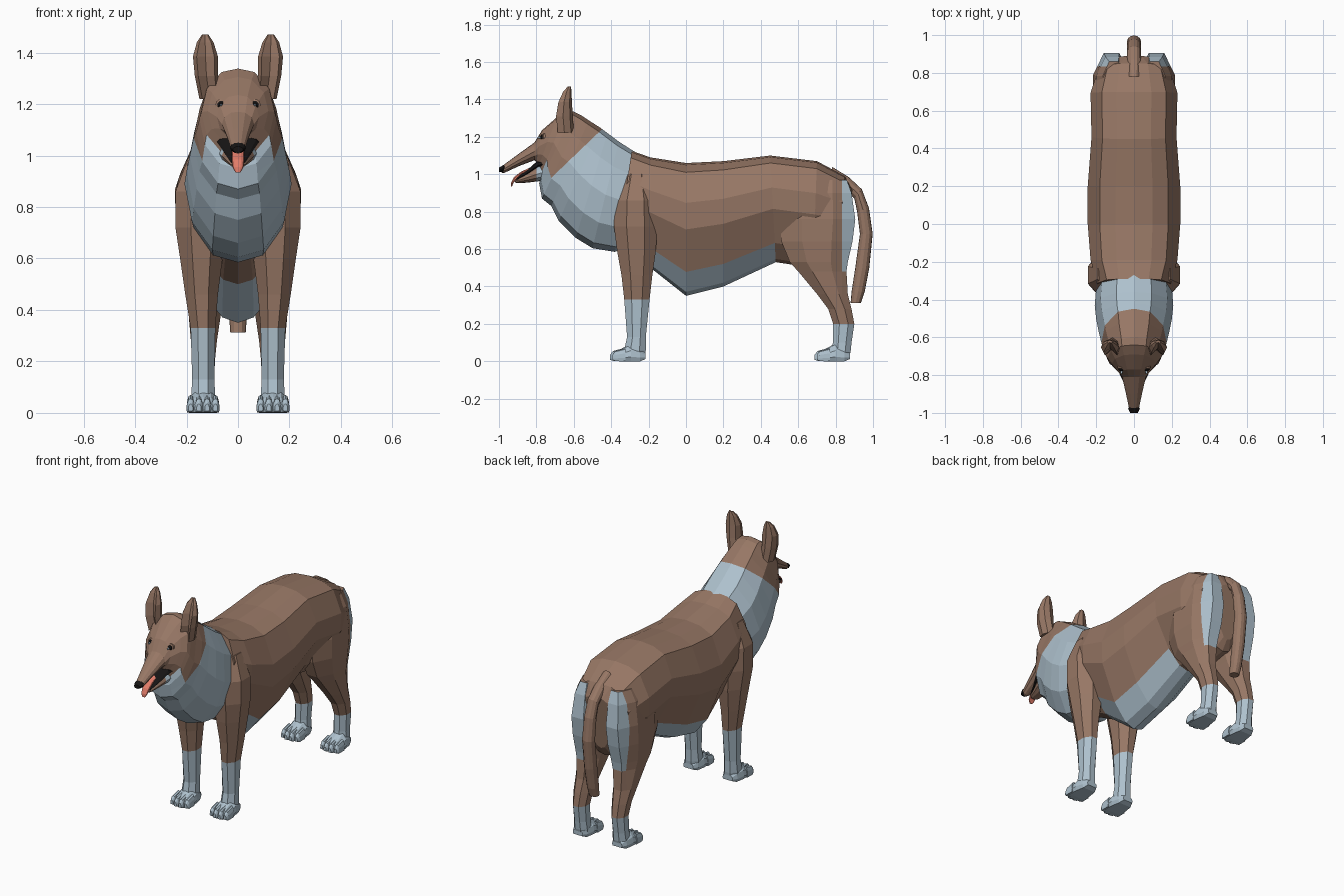
import bpy, bmesh, math
from mathutils import Vector


def material(name, rgb):
    m = bpy.data.materials.new(name)
    m.diffuse_color = (*rgb, 1)
    return m


BROWN = material("brown_fur", (0.31, 0.185, 0.13))
WHITE = material("pale_fur", (0.42, 0.53, 0.61))
BLACK = material("black", (0.008, 0.007, 0.007))
PINK = material("tongue_pink", (0.75, 0.2, 0.14))


def loft(name, rings, mats, cuts=(), rule=None, mirror=False):
    """Skin closed rings, slice along colour borders, colour faces by rule."""
    bm = bmesh.new()
    vs = [[bm.verts.new(p) for p in r] for r in rings]
    n = len(vs[0])
    for a, b in zip(vs, vs[1:]):
        for i in range(n):
            j = (i + 1) % n
            bm.faces.new((a[i], a[j], b[j], b[i]))
    bm.faces.new(vs[0])
    bm.faces.new(vs[-1])
    for co, no in cuts:
        geom = bm.verts[:] + bm.edges[:] + bm.faces[:]
        bmesh.ops.bisect_plane(bm, geom=geom, plane_co=co, plane_no=no)
    bmesh.ops.recalc_face_normals(bm, faces=bm.faces[:])
    bm.normal_update()
    if rule:
        for f in bm.faces:
            f.material_index = int(rule(f.calc_center_median(), f.normal))
    me = bpy.data.meshes.new(name)
    bm.to_mesh(me)
    bm.free()
    for m in mats:
        me.materials.append(m)
    ob = bpy.data.objects.new(name, me)
    bpy.context.collection.objects.link(ob)
    if mirror:
        ob.modifiers.new("Mirror", 'MIRROR').use_mirror_merge = False
    return ob


def slant(profile, rows, x=0):
    """Rings from rows of top (y, z), bottom (y, z), half width."""
    full = profile + [(-a, b) for a, b in profile[-2:0:-1]]
    return [[(x + a * w, yb + (yt - yb) * b, zb + (zt - zb) * b) for a, b in full]
            for yt, zt, yb, zb, w in rows]


def level(rows, n=8, dent=0):
    """Horizontal rings from rows of z, y range, x range; dent hollows the front."""
    out = []
    for z, y0, y1, x0, x1 in rows:
        ring = []
        for i in range(n):
            t = 2 * math.pi * (i + 0.5 * (not dent)) / n
            k = 1 if dent else 1 / math.cos(math.pi / n)
            c, s = math.cos(t) * k, math.sin(t) * k
            if dent and s < -0.9:
                s = -1 + dent
            ring.append(((x0 + x1) / 2 + c * (x1 - x0) / 2,
                         (y0 + y1) / 2 + s * (y1 - y0) / 2, z))
        out.append(ring)
    return out


BARREL = [(0, 1), (.4, .985), (.74, .93), (1, .7), (.98, .5), (.6, .18), (.25, .03), (0, 0)]
OVAL = [(0, 1), (.45, .96), (.85, .77), (1, .5), (.86, .24), (.48, .05), (0, 0)]
PAD = [(0, 1), (.5, .92), (.9, .6), (1, .25), (.85, 0), (0, 0)]

# torso with pale belly
loft("torso", slant(BARREL, [
    (-.29, 1.125, -.37, .60, .195), (-.19, 1.09, -.19, .50, .23), (0, 1.06, 0, .35, .245),
    (.2, 1.07, .2, .40, .245), (.45, 1.10, .48, .53, .225), (.70, 1.07, .68, .50, .23),
    (.85, .99, .80, .52, .185), (.89, .92, .84, .58, .10)]),
    [BROWN, WHITE], rule=lambda c, n: n.z < -.5 and -.2 < c.y < .48)

# neck ruff running into the head and upper muzzle
border = Vector((0, -.45, 1.24))
slope = Vector((0, -.69, .72))
loft("ruff_and_head", slant(OVAL, [
    (-.24, 1.10, -.30, .62, .18), (-.29, 1.13, -.38, .585, .20), (-.36, 1.175, -.50, .605, .208),
    (-.42, 1.22, -.59, .66, .20), (-.46, 1.25, -.68, .75, .187), (-.52, 1.288, -.72, .83, .175),
    (-.56, 1.315, -.77, .87, .162), (-.60, 1.335, -.785, .95, .15), (-.64, 1.338, -.775, 1.0, .142),
    (-.69, 1.305, -.79, 1.04, .118), (-.77, 1.235, -.80, 1.065, .082),
    (-.81, 1.17, -.81, 1.075, .063), (-.90, 1.105, -.89, 1.045, .043),
    (-.975, 1.05, -.97, 1.008, .027), (-.99, 1.035, -.985, 1.008, .018)]),
    [BROWN, WHITE], cuts=[(border, slope)],
    rule=lambda c, n: (c - border).dot(slope) < 0 or (c.z < 1.03 and c.y > -.8))

# lower jaw, dark mouth lining, tongue, nose
loft("lower_jaw", slant(OVAL, [
    (-.72, 1.06, -.71, .95, .08), (-.78, 1.05, -.77, .965, .072), (-.85, 1.01, -.85, .955, .046),
    (-.90, .98, -.90, .952, .03), (-.915, .972, -.915, .957, .016)]),
    [BROWN, WHITE], cuts=[((0, -.80, 1), (0, 1, 0))], rule=lambda c, n: c.y > -.80)
loft("mouth_lining", slant(PAD, [
    (-.74, 1.085, -.74, 1.05, .086), (-.79, 1.075, -.79, 1.04, .078), (-.85, 1.022, -.85, 1.0, .05),
    (-.905, .985, -.905, .97, .028)]), [BLACK])
loft("tongue", slant(PAD, [
    (-.80, 1.05, -.80, 1.03, .024), (-.88, 1.015, -.88, 1.0, .024), (-.92, .985, -.91, .97, .023),
    (-.935, .955, -.925, .95, .02), (-.937, .935, -.93, .935, .01)]), [PINK])
loft("nose", slant(OVAL, [
    (-.955, 1.055, -.965, 1.015, .02), (-.975, 1.05, -.98, 1.01, .031),
    (-1.0, 1.035, -1.0, 1.012, .02)]), [BLACK])

# cupped ears
loft("ears", level([
    (1.22, -.70, -.60, .07, .15), (1.31, -.71, -.605, .077, .168), (1.385, -.695, -.61, .078, .175),
    (1.44, -.665, -.612, .095, .16), (1.47, -.635, -.615, .115, .14)], 8, .9),
    [BROWN], mirror=True)

# eyes: lid, dark ball, tiny highlight
for name, mat, r, y in (("eyelids", BROWN, .022, -.762), ("eyes", BLACK, .015, -.772),
                        ("eye_glints", WHITE, .005, -.788)):
    loft(name, slant(OVAL, [
        (y + .03, 1.197 + r, y + .03, 1.197 - r, r), (y, 1.197 + r, y, 1.197 - r, r),
        (y - .007, 1.197 + r * .5, y - .007, 1.197 - r * .5, r * .5)], x=.066),
        [mat], mirror=True)

# front legs with pale socks
loft("front_legs", level([
    (1.0, -.33, -.20, .06, .19), (.86, -.38, -.16, .04, .243), (.72, -.385, -.155, .04, .243),
    (.60, -.37, -.16, .06, .225), (.46, -.345, -.18, .078, .205), (.33, -.33, -.195, .088, .184),
    (.13, -.315, -.215, .092, .178), (.06, -.33, -.215, .088, .182), (.015, -.32, -.22, .09, .178)]),
    [BROWN, WHITE], rule=lambda c, n: c.z < .33, mirror=True)

# hind legs with pale socks and pale rear patches
def hind_rule(c, n):
    return c.z < .2 or (c.y > .835 and .48 < c.z < .95)


loft("hind_legs", level([
    (.97, .60, .86, .05, .165), (.90, .54, .885, .03, .20), (.76, .50, .905, .02, .218),
    (.64, .51, .89, .025, .217), (.53, .555, .865, .04, .208), (.48, .60, .858, .05, .20),
    (.36, .70, .865, .07, .19), (.28, .76, .885, .082, .183), (.20, .787, .90, .09, .177),
    (.10, .785, .885, .092, .176), (.05, .78, .88, .088, .18), (.015, .79, .87, .09, .178)]),
    [BROWN, WHITE], cuts=[((0, .835, 0), (0, 1, 0))], rule=hind_rule, mirror=True)

# paws with four toes each
for name, y in (("front", -.405), ("hind", .688)):
    loft(name + "_paws", slant(PAD, [
        (y + .02, .04, y + .02, .003, .05), (y + .05, .062, y + .05, 0, .064),
        (y + .11, .095, y + .11, 0, .06), (y + .16, .08, y + .16, 0, .05),
        (y + .188, .05, y + .188, .012, .035)], x=.136), [WHITE], mirror=True)
    for i in range(4):
        x, d = .136 + (i - 1.5) * .032, .012 * (i in (0, 3))
        loft(f"{name}_toe_{i + 1}", slant(PAD, [
            (y + d, .035, y + d, .008, .009), (y + d + .015, .055, y + d + .015, .002, .0165),
            (y + d + .07, .07, y + d + .07, .002, .016)], x=x), [WHITE], mirror=True)

# hanging tail
loft("tail", slant(OVAL, [
    (.78, 1.04, .78, .98, .03), (.87, .985, .85, .92, .036), (.94, .92, .90, .87, .036),
    (.978, .82, .915, .80, .036), (.998, .68, .93, .68, .038), (.98, .50, .905, .50, .037),
    (.955, .37, .885, .37, .034), (.935, .312, .88, .312, .03)]), [BROWN])
